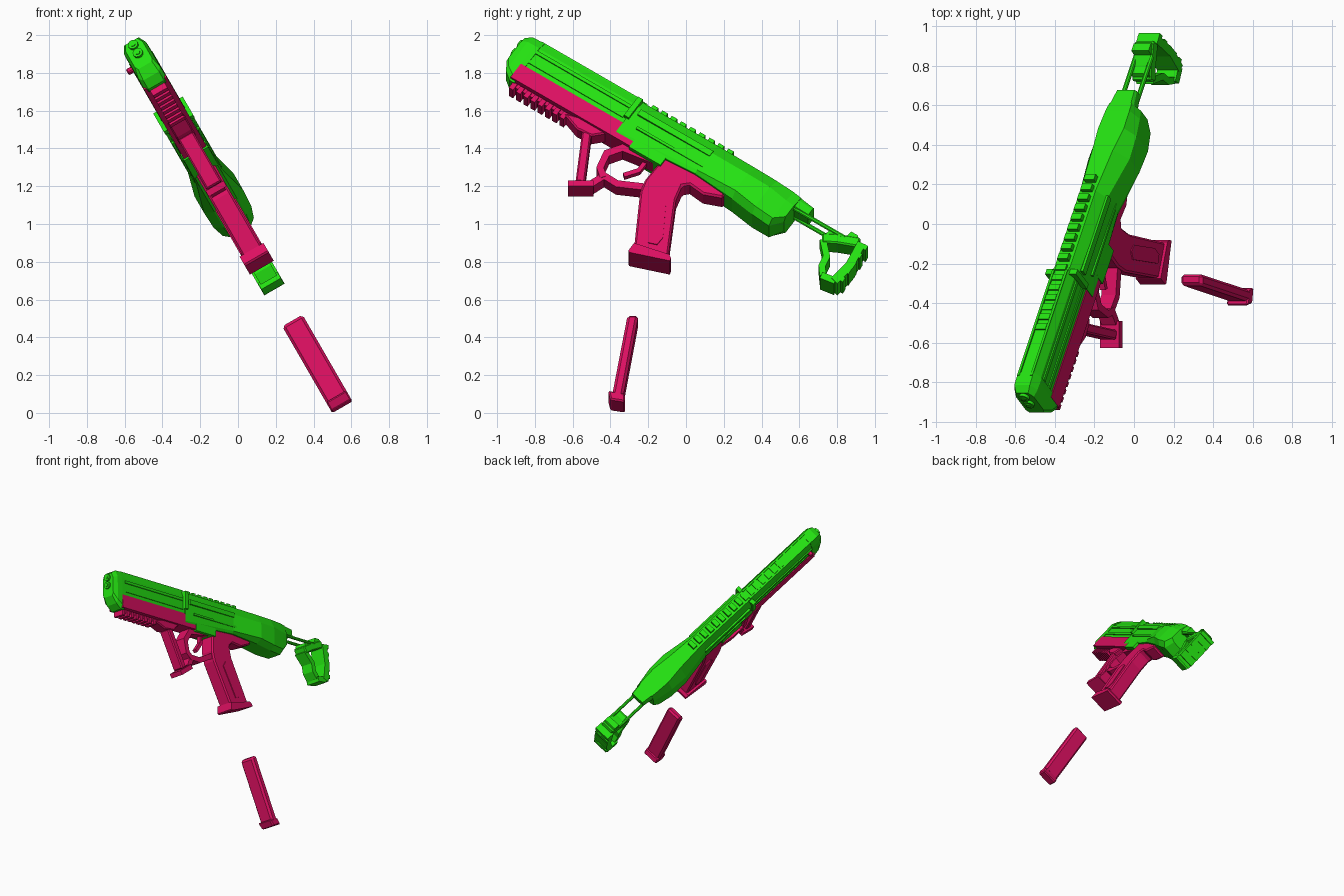
import bpy, bmesh, math
from mathutils import Matrix, Vector

if "Cube" in bpy.data.objects:
    bpy.data.objects.remove(bpy.data.objects["Cube"])

# Tool frame: x = sideways, y = along the barrel (rearward), z = up; tilted in the world
TILT, PITCH = math.radians(30), math.atan(0.667)
POSE = Matrix.Translation((0.57, 0, 0)) @ Matrix.Rotation(-TILT, 4, 'Y') @ Matrix.Rotation(-PITCH, 4, 'X')
C, S = math.cos(PITCH), math.sin(PITCH)


def colour(name, rgb):
    m = bpy.data.materials.new(name)
    m.diffuse_color = (*rgb, 1)
    m.use_nodes = True
    m.node_tree.nodes["Principled BSDF"].inputs["Base Color"].default_value = m.diffuse_color
    return m


GREEN = colour("bright_green", (0.018, 0.76, 0.006))
PINK = colour("crimson_pink", (0.72, 0.005, 0.12))


def finish(name, bm, mat, bevel=0):
    bmesh.ops.recalc_face_normals(bm, faces=bm.faces)
    me = bpy.data.meshes.new(name)
    bm.to_mesh(me)
    bm.free()
    me.materials.append(mat)
    ob = bpy.data.objects.new(name, me)
    bpy.context.collection.objects.link(ob)
    ob.matrix_world = POSE
    if bevel:
        b = ob.modifiers.new("bevel", 'BEVEL')
        b.width, b.segments = bevel, 1
        b.limit_method, b.angle_limit = 'ANGLE', math.radians(50)
    return ob


def skin(name, rings, mat, bevel=0):
    """Join rings of points into a closed solid."""
    bm = bmesh.new()
    vs = [[bm.verts.new(p) for p in r] for r in rings]
    k = len(vs[0])
    for r, q in zip(vs, vs[1:]):
        for i in range(k):
            bm.faces.new((r[i], r[(i + 1) % k], q[(i + 1) % k], q[i]))
    bm.faces.new(vs[0])
    bm.faces.new(vs[-1])
    return finish(name, bm, mat, bevel)


def loft(name, sections, mat):
    """Sections: (y, z bottom, z lower, z upper, z top, half widths bottom, middle, top)."""
    rings = []
    for y, zb, z1, z2, zt, wb, wm, wt in sections:
        half = [(wb, zb), (wm, z1), (wm, z2), (wt, zt)]
        rings.append([(w, y, z) for w, z in half] + [(-w, y, z) for w, z in reversed(half)])
    return skin(name, rings, mat)


def box(name, y0, y1, z0, z1, x0, x1, mat, bevel=0):
    return skin(name, [[(x0, y, z0), (x1, y, z0), (x1, y, z1), (x0, y, z1)] for y in (y0, y1)], mat, bevel)


def plate(name, pts, h, mat, bevel=0):
    """Side outline in world (y, z), measured on the right face, with half thickness h."""
    flat = []
    for y, z in pts:
        v = (z - 0.5 * h) / math.cos(TILT)
        flat.append((C * y - S * v, S * y + C * v))
    return skin(name, [[(x, a, p) for a, p in flat] for x in (-h, h)], mat, bevel)


def ribbon(name, pts, w, h, mat, bevel=0):
    """Bar of width w following a bent side path."""
    p = [Vector(q) for q in pts]
    left, right = [], []
    for i, q in enumerate(p):
        d0 = (q - p[max(i - 1, 0)]).normalized()
        d1 = (p[min(i + 1, len(p) - 1)] - q).normalized()
        d = (d0 + d1).normalized()
        k = max(d.dot(d1 if d1.length else d0), 0.6)
        n = Vector((-d.y, d.x)) * (w / 2 / k)
        left.append(q + n)
        right.append(q - n)
    return plate(name, left + right[::-1], h, mat, bevel)


def rod(name, x, z, y0, y1, r, mat, n=10):
    ring = [(r * math.cos(2 * math.pi * i / n), r * math.sin(2 * math.pi * i / n)) for i in range(n)]
    return skin(name, [[(x + u, y, z + w) for u, w in ring] for y in (y0, y1)], mat)


# Front shroud and muzzle block
loft("front_shroud", [
    (-1.90, 1.18, 1.20, 1.39, 1.435, .055, .063, .045),
    (-1.22, 1.18, 1.20, 1.39, 1.435, .055, .063, .045)], GREEN)
loft("muzzle_block", [
    (-1.97, 1.24, 1.26, 1.38, 1.415, .042, .052, .035),
    (-1.935, 1.185, 1.21, 1.39, 1.438, .048, .066, .045),
    (-1.89, 1.15, 1.18, 1.39, 1.44, .048, .068, .045),
    (-1.86, 1.15, 1.18, 1.39, 1.44, .048, .068, .045)], GREEN)
for z in (1.385, 1.325):
    rod("muzzle_ring", 0, z, -1.985, -1.95, .027, GREEN, 14)
    rod("muzzle_bore", 0, z, -1.990, -1.95, .014, GREEN, 10)

# Receiver widening toward the rear, with its overhanging top plate
loft("receiver", [
    (-1.24, 1.18, 1.20, 1.38, 1.43, .065, .072, .045),
    (-.75, 1.21, 1.23, 1.36, 1.43, .07, .08, .045),
    (-.50, 1.19, 1.22, 1.34, 1.42, .07, .12, .06),
    (-.36, 1.17, 1.20, 1.34, 1.41, .07, .115, .075),
    (-.25, 1.165, 1.20, 1.33, 1.405, .06, .095, .07),
    (-.20, 1.235, 1.25, 1.33, 1.40, .05, .085, .065)], GREEN)
loft("rear_top_plate", [
    (-.24, 1.33, 1.335, 1.38, 1.403, .06, .075, .065),
    (-.115, 1.335, 1.34, 1.38, 1.392, .05, .058, .05)], GREEN)
box("receiver_skirt", -1.13, -.93, 1.15, 1.22, -.074, .074, GREEN)

# Side ridges, cocking bars and rail, mirrored left and right
for s in (-1, 1):
    for part, y0, y1, z0, z1, x in (
            ("shroud_upper_ridge", -1.86, -1.26, 1.352, 1.372, .071),
            ("shroud_lower_ridge", -1.86, -1.26, 1.285, 1.305, .069),
            ("receiver_upper_ridge", -1.20, -.74, 1.335, 1.37, .087),
            ("receiver_lower_ridge", -1.16, -.70, 1.26, 1.275, .084),
            ("cocking_bar", -1.255, -1.225, 1.29, 1.425, .09)):
        box(part, y0, y1, z0, z1, s * .04, s * x, GREEN)
    box("shroud_top_shoulder", -1.88, -1.24, 1.42, 1.443, s * .032, s * .045, GREEN)
for i in range(16):
    y = -1.60 + i * .06
    box("top_rail_tooth", y, y + .034, 1.41, 1.443 if y < -1.24 else 1.455, -.03, .03, GREEN)

# Lower frame strip, underside rail and side stud
box("lower_frame", -1.89, -1.12, 1.16, 1.258, -.069, .069, PINK)
box("under_rail", -1.87, -1.50, 1.135, 1.17, -.035, .035, PINK)
for i in range(8):
    y = -1.87 + i * .046
    box("under_rail_tooth", y, y + .027, 1.113, 1.155, -.044, .044, PINK)
box("side_stud", -1.845, -1.815, 1.335, 1.365, -.10, -.05, PINK, .006)

# Fore grip, arch and trigger guard
plate("frame_arch", [(-.65, 1.59), (-.578, 1.505), (-.50, 1.468), (-.40, 1.485),
                     (-.32, 1.43), (-.26, 1.38), (-.20, 1.42), (-.30, 1.50)], .05, PINK, .008)
ribbon("fore_grip", [(-.525, 1.49), (-.56, 1.225)], .05, .045, PINK, .008)
ribbon("fore_grip_foot", [(-.625, 1.215), (-.49, 1.215)], .03, .055, PINK)
ribbon("guard_bottom", [(-.50, 1.215), (-.434, 1.257), (-.365, 1.214), (-.20, 1.195)], .035, .042, PINK)
ribbon("guard_front", [(-.437, 1.25), (-.455, 1.30), (-.42, 1.375), (-.335, 1.405), (-.15, 1.33)],
       .036, .045, PINK)
ribbon("trigger", [(-.20, 1.35), (-.25, 1.285), (-.33, 1.26)], .022, .016, PINK)

# Pistol grip with side panels and flared base
plate("pistol_grip", [(-.164, 1.30), (-.217, 1.235), (-.243, 1.172), (-.275, .876), (-.095, .823),
                      (-.053, 1.13), (-.02, 1.204), (.02, 1.21), (.09, 1.16), (.20, 1.14),
                      (.206, 1.193), (.164, 1.235), (-.016, 1.34), (-.11, 1.36)], .057, PINK, .01)
plate("grip_panel", [(-.18, 1.119), (-.138, 1.135), (-.106, 1.109), (-.122, .929),
                     (-.153, .892), (-.20, .902)], .063, PINK)
plate("grip_base", [(-.305, .86), (-.275, .90), (-.09, .84), (-.08, .82), (-.085, .805), (-.30, .85)],
      .073, PINK)

# Detached magazine
plate("magazine", [(-.31, .52), (-.252, .52), (-.335, .08), (-.395, .08)], .062, PINK, .014)
plate("magazine_base", [(-.412, .12), (-.325, .105), (-.322, .06), (-.40, .072)], .062, PINK, .008)

# Stock: twin rods, crosswise block, open frame and ribbed pad
for s in (-1, 1):
    rod("stock_rod", s * .047, 1.335, -.30, .12, .012, GREEN, 8)
ribbon("stock_block", [(.72, .93), (.80, .925), (.92, .905)], .05, .055, GREEN, .008)
plate("stock_top", [(.74, .95), (.76, .965), (.84, .925), (.875, .96), (.91, .94), (.91, .90), (.80, .90)],
      .05, GREEN)
ribbon("stock_pad", [(.93, .90), (.865, .78), (.785, .70)], .045, .062, GREEN)
ribbon("stock_front_strut", [(.725, .92), (.745, .83), (.72, .78), (.725, .73)], .035, .05, GREEN)
ribbon("stock_lower_bar", [(.715, .73), (.79, .70)], .035, .06, GREEN)
for t in range(5):
    y, z = .935 - t * .03, .885 - t * .042
    ribbon("pad_rib", [(y, z), (y + .022, z - .013)], .026, .062, GREEN)
